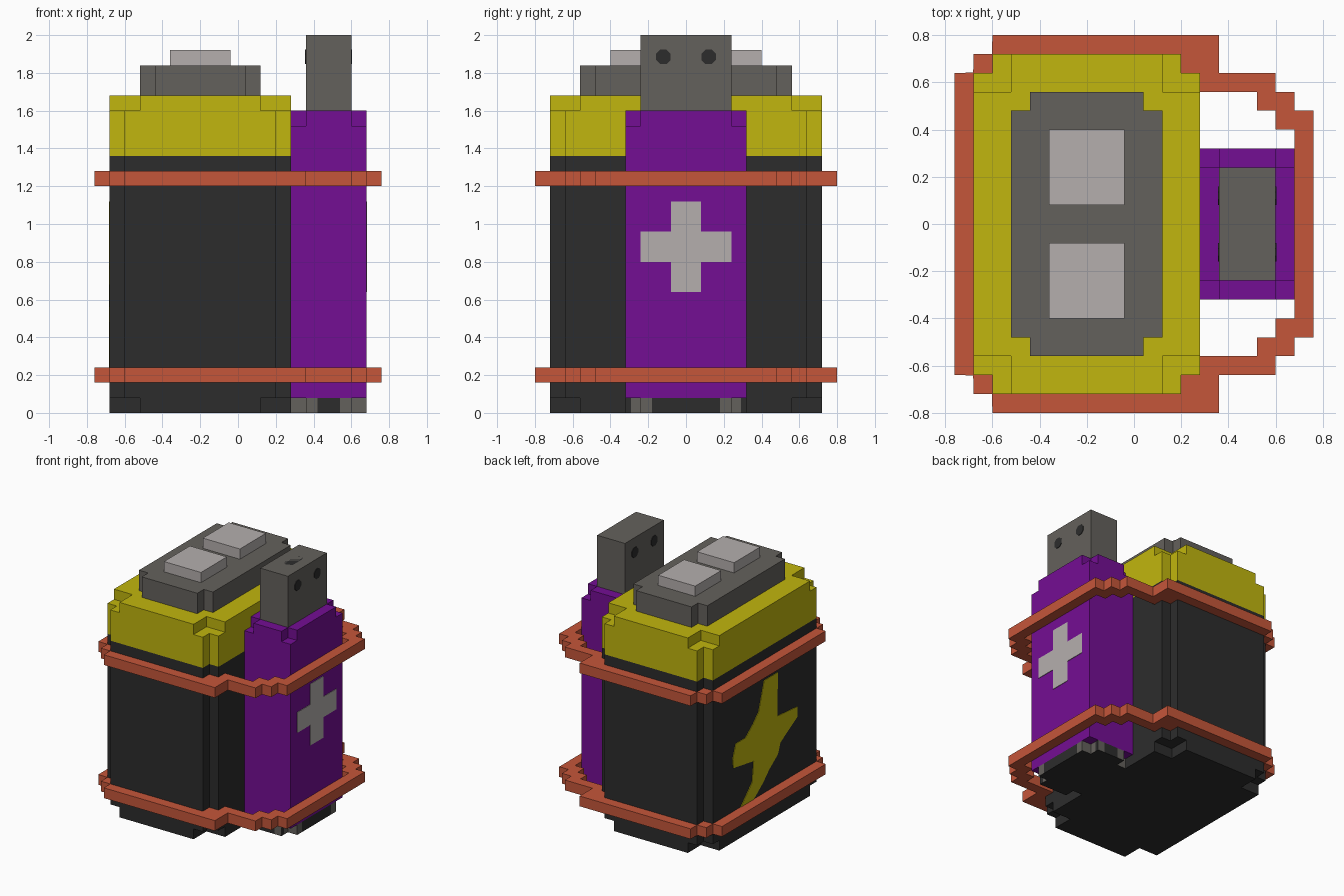
import bpy, bmesh, math
from mathutils import Vector

if "Cube" in bpy.data.objects:
    bpy.data.objects.remove(bpy.data.objects["Cube"], do_unlink=True)


def material(name, rgb):
    lin = [(c / 255 / 12.92) if c < 11 else ((c / 255 + 0.055) / 1.055) ** 2.4 for c in rgb]
    m = bpy.data.materials.new(name)
    m.use_nodes = True
    m.diffuse_color = (*lin, 1)
    m.node_tree.nodes["Principled BSDF"].inputs["Base Color"].default_value = (*lin, 1)
    return m


DARK = material("charcoal", (44, 44, 44))
YELLOW = material("yellow", (193, 182, 14))
GREY = material("warm grey", (100, 97, 92))
LIGHT = material("light grey", (181, 175, 174))
PURPLE = material("purple", (116, 14, 148))
ORANGE = material("orange red", (197, 86, 58))


def finish(name, bm, mats):
    bmesh.ops.recalc_face_normals(bm, faces=bm.faces)
    me = bpy.data.meshes.new(name)
    bm.to_mesh(me)
    bm.free()
    for m in mats:
        me.materials.append(m)
    ob = bpy.data.objects.new(name, me)
    bpy.context.collection.objects.link(ob)
    return ob


def add_prism(bm, outline, z0, z1):
    """Extrude an x, y outline from z0 to z1."""
    face = bm.faces.new([bm.verts.new((x, y, z0)) for x, y in outline])
    ext = bmesh.ops.extrude_face_region(bm, geom=[face], use_keep_orig=True)
    for v in ext["geom"]:
        if isinstance(v, bmesh.types.BMVert):
            v.co.z = z1


def notched(x0, x1, y, n):
    """Rectangle with square notches of size n cut from its corners."""
    return [(x0, -y + n), (x0 + n, -y + n), (x0 + n, -y), (x1 - n, -y), (x1 - n, -y + n), (x1, -y + n),
            (x1, y - n), (x1 - n, y - n), (x1 - n, y), (x0 + n, y), (x0 + n, y - n), (x0, y - n)]


def rect(x0, x1, y0, y1):
    return [(x0, y0), (x1, y0), (x1, y1), (x0, y1)]


def prism(name, outline, z0, z1, mat):
    bm = bmesh.new()
    add_prism(bm, outline, z0, z1)
    return finish(name, bm, [mat])


def plate(name, outline, origin, u, v, mat, t=0.004):
    """Thin decal: the outline in the u, v plane, raised along u x v."""
    u, v, o = Vector(u), Vector(v), Vector(origin)
    n = u.cross(v)
    bm = bmesh.new()
    add_prism(bm, outline, -0.002, t)
    for w in bm.verts:
        w.co = o + u * w.co.x + v * w.co.y + n * w.co.z
    return finish(name, bm, [mat])


# Main cell: dark body with a yellow upper part, deeper notches at both ends
prism("cell_foot", notched(-.68, .28, .72, .16), 0, .08, DARK)
prism("cell_body", notched(-.68, .28, .72, .08), .08, 1.36, DARK)
prism("cell_cap", notched(-.68, .28, .72, .08), 1.36, 1.60, YELLOW)
prism("cell_cap_top", notched(-.68, .28, .72, .16), 1.60, 1.68, YELLOW)

# Terminal block with two contacts
prism("terminal_block", notched(-.52, .12, .56, .08), 1.68, 1.84, GREY)
for side, y in (("front", -.40), ("back", .08)):
    prism("contact_" + side, rect(-.36, -.04, y, y + .32), 1.84, 1.92, LIGHT)

# Side module
prism("module_body", rect(.28, .68, -.32, .32), .08, 1.52, PURPLE)
prism("module_top", notched(.28, .68, .32, .08), 1.52, 1.60, PURPLE)

# Module foot: dark with grey corners on its side faces
quarter = [(.20, 0), (.20, .18), (.20, .24), (.12, .24), (.12, .29), (.12, .32), (.06, .32)]
outline = (quarter + [(-x, y) for x, y in reversed(quarter)]
           + [(-x, -y) for x, y in quarter[1:]] + [(x, -y) for x, y in reversed(quarter[1:])])
bm = bmesh.new()
add_prism(bm, [(x + .48, y) for x, y in outline], 0, .08)
bm.normal_update()
for f in bm.faces:
    c, n = f.calc_center_median(), f.normal
    if abs(n.x) > .5:
        f.material_index = int(.18 < abs(c.y) < .29)
    elif abs(n.y) > .5:
        f.material_index = int(abs(c.x - .48) > .06)
finish("module_foot", bm, [DARK, GREY])

# Plug with holes on both broad sides and a slot on top
prism("plug", rect(.36, .60, -.24, .24), 1.60, 2.0, GREY)
octagon = [(.042 * math.cos(math.radians(22.5 + 45 * i)), .042 * math.sin(math.radians(22.5 + 45 * i)))
           for i in range(8)]
for y in (-.12, .12):
    plate("plug_hole_right", octagon, (.60, y, 1.885), (0, 1, 0), (0, 0, 1), DARK)
    plate("plug_hole_left", octagon, (.36, y, 1.885), (0, -1, 0), (0, 0, 1), DARK)
slot = [(x, y + math.copysign(.045, y)) for x, y in octagon]
plate("plug_slot", slot, (.48, 0, 1.998), (1, 0, 0), (0, 1, 0), DARK, .002)

# Plus sign on the module
cross = [(-.24, -.08), (-.08, -.08), (-.08, -.24), (.08, -.24), (.08, -.08), (.24, -.08),
         (.24, .08), (.08, .08), (.08, .24), (-.08, .24), (-.08, .08), (-.24, .08)]
plate("plus_sign", cross, (.68, 0, .88), (0, 1, 0), (0, 0, 1), LIGHT)

# Lightning bolt on the opposite side of the cell (u runs towards -y)
bolt = [(-.01, .44), (.16, .44), (.15, .10), (.40, .08), (.40, 0), (.26, -.08), (.19, -.12), (.16, -.20),
        (.05, -.28), (-.02, -.35), (-.14, -.44), (-.30, -.44), (-.16, -.30), (-.14, -.14), (-.39, -.10),
        (-.40, -.03), (-.36, .08), (-.24, .08), (-.15, .15), (-.08, .22)]
plate("lightning_bolt", bolt, (-.68, 0, .68), (0, -1, 0), (0, 0, 1), YELLOW)

# Straps: stepped half ring mirrored across y
outer = [(-.76, 0), (-.76, .64), (-.68, .64), (-.68, .72), (-.60, .72), (-.60, .80), (.36, .80), (.36, .64),
         (.60, .64), (.60, .56), (.68, .56), (.68, .48), (.76, .48), (.76, 0)]
inner = [(.68, 0), (.68, .40), (.60, .40), (.60, .48), (.52, .48), (.52, .56), (.28, .56), (.28, .64),
         (.20, .64), (.20, .72), (-.60, .72), (-.60, .64), (-.68, .64), (-.68, 0)]
# Keep the ring a clean outline where it touches the cell corners
outer = [(x - .001, y + .001) if (x, y) in inner else (x, y) for x, y in outer]
for name, z in (("lower_strap", .16), ("upper_strap", 1.20)):
    bm = bmesh.new()
    add_prism(bm, outer + inner, z, z + .08)
    ends = [f for f in bm.faces if all(abs(v.co.y) < 1e-4 for v in f.verts)]
    bmesh.ops.recalc_face_normals(bm, faces=bm.faces)
    bmesh.ops.delete(bm, geom=ends, context="FACES_ONLY")
    strap = finish(name, bm, [ORANGE])
    mod = strap.modifiers.new("Mirror", "MIRROR")
    mod.use_axis = (False, True, False)
    mod.use_clip = True
